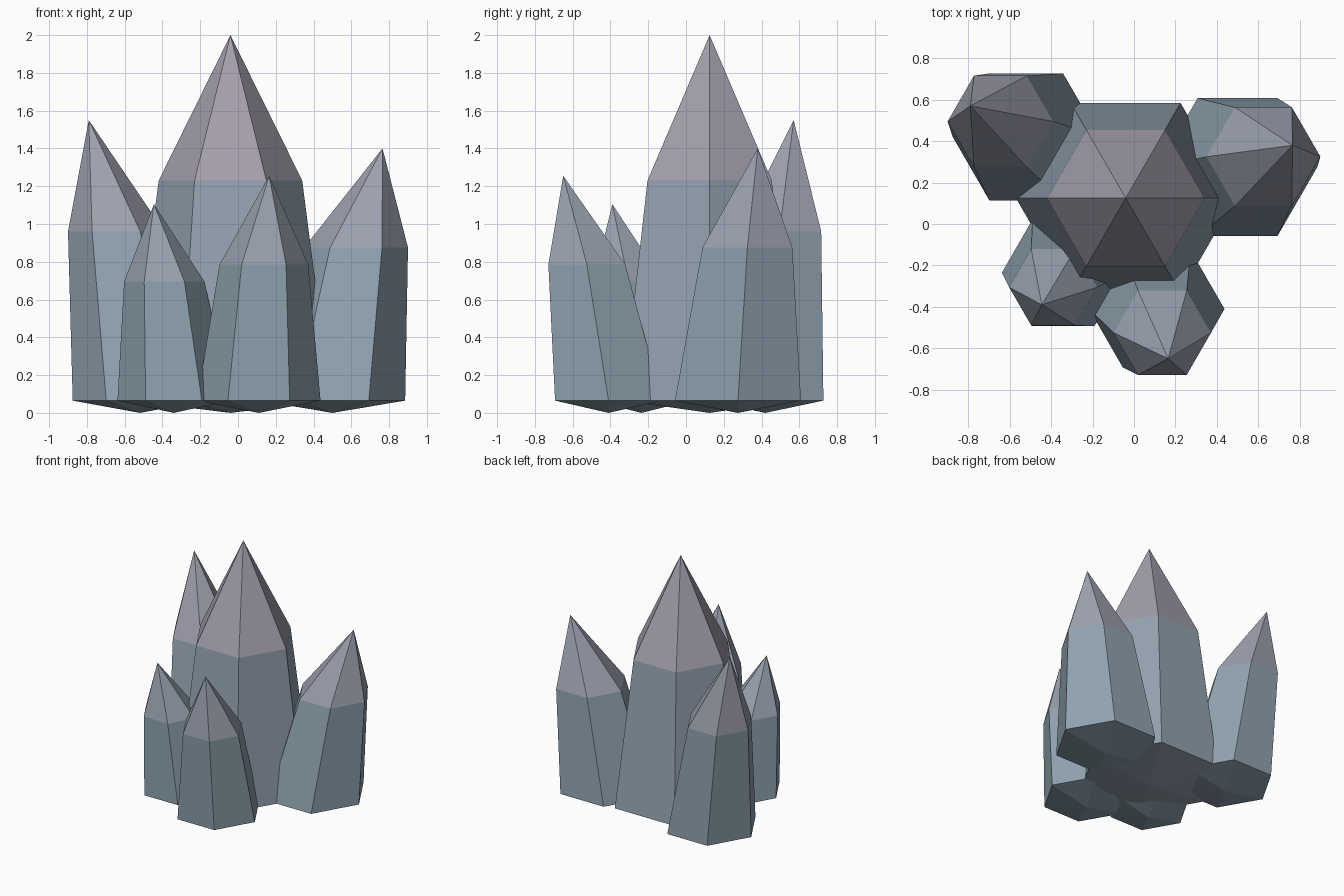
import bpy, bmesh
from math import cos, sin, pi

if "Cube" in bpy.data.objects:
    bpy.data.objects.remove(bpy.data.objects["Cube"])

LOW, HIGH = (0.25, 0.38, 0.45), (0.40, 0.34, 0.41)   # teal at the foot, mauve at the tips


def tint(name, z):
    """Material whose colour follows height in the cluster."""
    t = z / 2.0
    mat = bpy.data.materials.new(name)
    mat.diffuse_color = [a + (b - a) * t for a, b in zip(LOW, HIGH)] + [1.0]
    mat.use_nodes = True
    mat.node_tree.nodes["Principled BSDF"].inputs["Base Color"].default_value = mat.diffuse_color
    return mat


def crystal(name, base, r0, shoulder, r1, tip):
    """Leaning six-sided crystal: shallow foot point, tapered shaft, pointed cap."""
    bm = bmesh.new()

    def ring(x, y, z, r):
        return [bm.verts.new((x + r * cos(i * pi / 3), y + r * sin(i * pi / 3), z))
                for i in range(6)]

    foot = bm.verts.new((base[0], base[1], 0.0))
    low = ring(base[0], base[1], 0.065, r0)
    high = ring(*shoulder, r1)
    apex = bm.verts.new(tip)
    for i in range(6):
        j = (i + 1) % 6
        bm.faces.new((foot, low[j], low[i]))
        bm.faces.new((low[i], low[j], high[j], high[i]))
        bm.faces.new((high[i], high[j], apex)).material_index = 1
    bmesh.ops.recalc_face_normals(bm, faces=bm.faces)
    mesh = bpy.data.meshes.new(name)
    bm.to_mesh(mesh)
    bm.free()
    mesh.materials.append(tint(name + "_shaft", shoulder[2] / 2))
    mesh.materials.append(tint(name + "_cap", (shoulder[2] + tip[2]) / 2))
    bpy.context.collection.objects.link(bpy.data.objects.new(name, mesh))


# Tall central crystal, then the four that lean away from it
crystal("main_crystal", (-0.04, 0.125), 0.53, (-0.04, 0.125, 1.23), 0.38, (-0.04, 0.125, 2.0))
crystal("back_left_crystal", (-0.52, 0.42), 0.355, (-0.645, 0.495, 0.96), 0.255, (-0.79, 0.57, 1.55))
crystal("back_right_crystal", (0.50, 0.275), 0.385, (0.625, 0.325, 0.875), 0.275, (0.765, 0.38, 1.40))
crystal("front_left_crystal", (-0.34, -0.235), 0.298, (-0.39, -0.305, 0.695), 0.213, (-0.445, -0.39, 1.105))
crystal("front_right_crystal", (0.11, -0.41), 0.327, (0.137, -0.525, 0.785), 0.235, (0.165, -0.65, 1.255))
